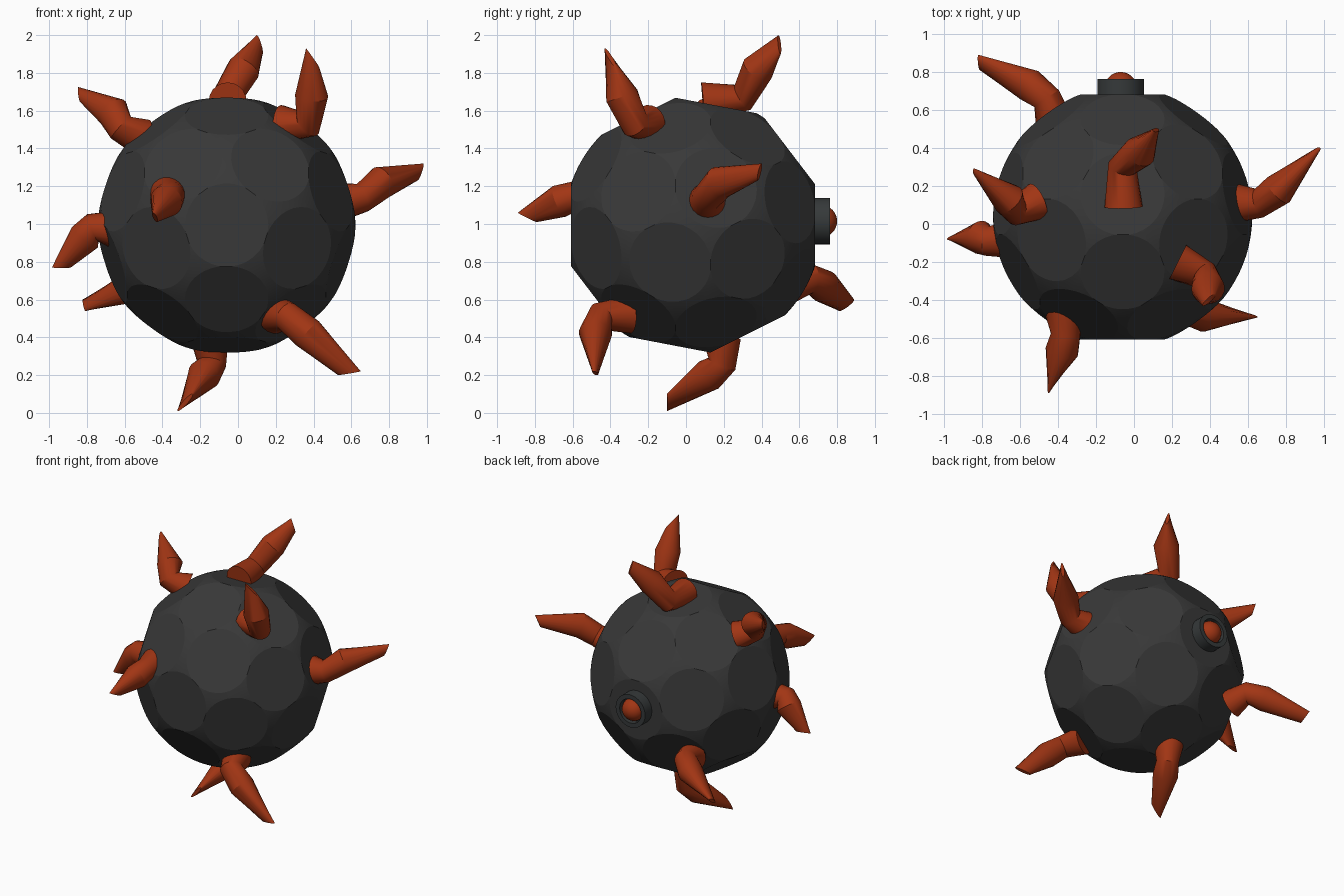
import bpy, bmesh, math
from mathutils import Vector

if "Cube" in bpy.data.objects:
    bpy.data.objects.remove(bpy.data.objects["Cube"])

C = Vector((-0.06, 0.037, 0.994))   # body centre
R, FLAT = 0.682, 0.645              # sphere radius, distance of the flats


def material(name, col):
    m = bpy.data.materials.new(name)
    m.diffuse_color = (*col, 1)
    m.use_nodes = True
    m.node_tree.nodes["Principled BSDF"].inputs["Base Color"].default_value = m.diffuse_color
    return m


dark = material("charcoal", (0.040, 0.040, 0.040))
steel = material("dark steel", (0.036, 0.041, 0.042))
rust = material("rust red", (0.36, 0.036, 0.007))


def finish(bm, name, mat, angle):
    bmesh.ops.recalc_face_normals(bm, faces=bm.faces[:])
    me = bpy.data.meshes.new(name)
    bm.to_mesh(me)
    bm.free()
    ob = bpy.data.objects.new(name, me)
    bpy.context.collection.objects.link(ob)
    me.materials.append(mat)
    bpy.ops.object.select_all(action='DESELECT')
    ob.select_set(True)
    bpy.context.view_layer.objects.active = ob
    bpy.ops.object.shade_smooth_by_angle(angle=math.radians(angle))
    return ob


# Body: sphere shaved flat in the 32 directions of a football's panels
dirs = [Vector((0, 1, 0)), Vector((0, -1, 0))]
for polar, up in ((63.43, -1), (37.38, 1), (79.19, 1)):
    p = math.radians(polar)
    for k in range(5):
        a = math.radians(72 * k)
        d = Vector((math.sin(p) * math.sin(a), math.cos(p), up * math.sin(p) * math.cos(a)))
        dirs += [d, -d]
bm = bmesh.new()
bmesh.ops.create_icosphere(bm, subdivisions=5, radius=R)
for d in dirs:
    bmesh.ops.bisect_plane(bm, geom=bm.verts[:] + bm.edges[:] + bm.faces[:], dist=1e-5,
                           plane_co=d * FLAT, plane_no=d, clear_outer=True)
    bmesh.ops.holes_fill(bm, edges=[e for e in bm.edges if e.is_boundary], sides=0)
bmesh.ops.translate(bm, verts=bm.verts[:], vec=C)
finish(bm, "body", dark, 10)


# Bent horns: round base, narrow kink, wide middle, chisel tip
def horn(name, base, kink, mid, tip, w, sides=20):
    w = Vector(w)
    pts = [Vector(base), Vector(kink), Vector(mid), Vector(tip) + w / 2]
    radii = [0.10, 0.078, 0.088]
    bm = bmesh.new()
    rings = []
    u = w.normalized()
    for i in (3, 2, 1, 0):
        t = Vector()
        if i < 3:
            t += (pts[i + 1] - pts[i]).normalized()
        if i > 0:
            t += (pts[i] - pts[i - 1]).normalized()
        t.normalize()
        u = (u - t * u.dot(t)).normalized()
        v = t.cross(u)
        a, b = (w / 2, v * 0.012) if i == 3 else (u * radii[i], v * radii[i])
        rings.append([bm.verts.new(pts[i] + a * math.cos(q) + b * math.sin(q))
                      for q in (2 * math.pi * s / sides for s in range(sides))])
    for r0, r1 in zip(rings, rings[1:]):
        for s in range(sides):
            n = (s + 1) % sides
            bm.faces.new((r0[s], r0[n], r1[n], r1[s]))
    bm.faces.new(rings[0])
    bm.faces.new(rings[-1])
    finish(bm, name, rust, 30)


horn("top_horn", (-.055, .09, 1.65), (-.06, .30, 1.67), (.03, .38, 1.82), (.10, .49, 2.0), (.03, .01, -.1))
horn("upper_right_horn", (.23, -.20, 1.53), (.37, -.27, 1.53), (.39, -.34, 1.68), (.36, -.43, 1.93), (.07, .06, -.1))
horn("upper_left_horn", (-.51, .12, 1.46), (-.62, .07, 1.51), (-.66, .13, 1.59), (-.845, .29, 1.725), (.01, -.03, -.08))
horn("left_horn", (-.66, -.08, .97), (-.77, -.09, .98), (-.81, -.07, .93), (-.985, -.08, .77), (.1, .03, 0))
horn("back_left_horn", (-.42, .53, .67), (-.46, .66, .71), (-.55, .73, .67), (-.82, .89, .60), (.01, -.08, -.06))
horn("front_horn", (-.37, -.46, 1.15), (-.36, -.58, 1.15), (-.38, -.67, 1.12), (-.45, -.89, 1.06), (.02, .1, -.05))
horn("right_horn", (.55, .11, 1.12), (.66, .11, 1.14), (.76, .18, 1.22), (.98, .40, 1.32), (-.03, -.02, -.09))
horn("lower_right_horn", (.20, -.30, .52), (.26, -.45, .51), (.37, -.48, .42), (.65, -.49, .22), (-.12, .02, -.02))
horn("bottom_horn", (-.15, .19, .39), (-.14, .19, .26), (-.18, .12, .20), (-.32, -.10, .01), (.08, 0, .09))


# Back port: lathed ring and domed lens, profiles are (radius, y)
def lathe(name, profile, mat):
    bm = bmesh.new()
    vs = [bm.verts.new((-0.07 + r, y, 1.015)) for r, y in profile]
    es = [bm.edges.new(p) for p in zip(vs, vs[1:])]
    bmesh.ops.spin(bm, geom=vs + es, cent=(-0.07, 0, 1.015), axis=(0, 1, 0),
                   angle=2 * math.pi, steps=32)
    bmesh.ops.remove_doubles(bm, verts=bm.verts[:], dist=1e-4)
    finish(bm, name, mat, 30)


lathe("port_ring", [(.123, .66), (.123, .763), (.09, .763), (.09, .72), (0, .72)], steel)
lathe("port_lens", [(.083 * math.cos(a), .72 + .08 * math.sin(a))
                    for a in (math.pi / 2 * i / 8 for i in range(9))], rust)
